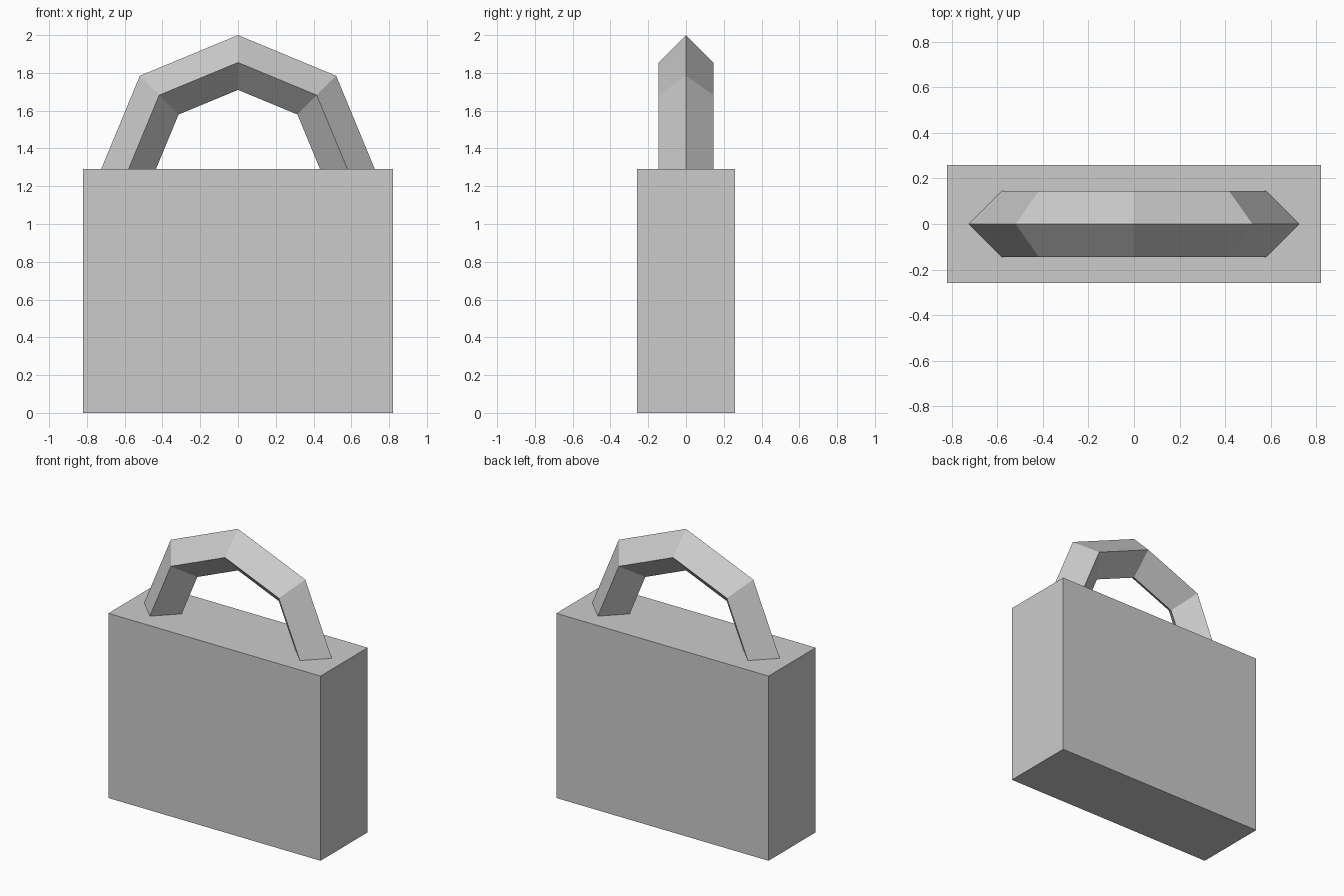
import bpy, bmesh
from math import sin, cos, pi

if "Cube" in bpy.data.objects:
    bpy.data.objects.remove(bpy.data.objects["Cube"])


def make_object(name, bm):
    bmesh.ops.recalc_face_normals(bm, faces=bm.faces)
    mesh = bpy.data.meshes.new(name)
    bm.to_mesh(mesh)
    bm.free()
    obj = bpy.data.objects.new(name, mesh)
    bpy.context.collection.objects.link(obj)
    return obj


# Lock body: plain block
BODY = (1.64, 0.52, 1.29)
bm = bmesh.new()
bmesh.ops.create_cube(bm, size=1)
bmesh.ops.scale(bm, vec=BODY, verts=bm.verts)
bmesh.ops.translate(bm, vec=(0, 0, BODY[2] / 2), verts=bm.verts)
make_object("lock_body", bm)

# Shackle: diamond section swept through a four-segment half ring
RADIUS, THICK, CENTRE_Z, STEPS = 0.59, 0.145, 1.265, 4
section = [(THICK, 0), (0, THICK), (-THICK, 0), (0, -THICK)]
bm = bmesh.new()
rings = []
for i in range(STEPS + 1):
    a = pi * i / STEPS
    rings.append([bm.verts.new(((RADIUS + r) * cos(a), y, CENTRE_Z + (RADIUS + r) * sin(a)))
                  for r, y in section])
for r0, r1 in zip(rings, rings[1:]):
    for j in range(4):
        k = (j + 1) % 4
        bm.faces.new((r0[j], r0[k], r1[k], r1[j]))
# End caps, sunk into the body
bm.faces.new(rings[0])
bm.faces.new(rings[-1])
make_object("shackle", bm)
